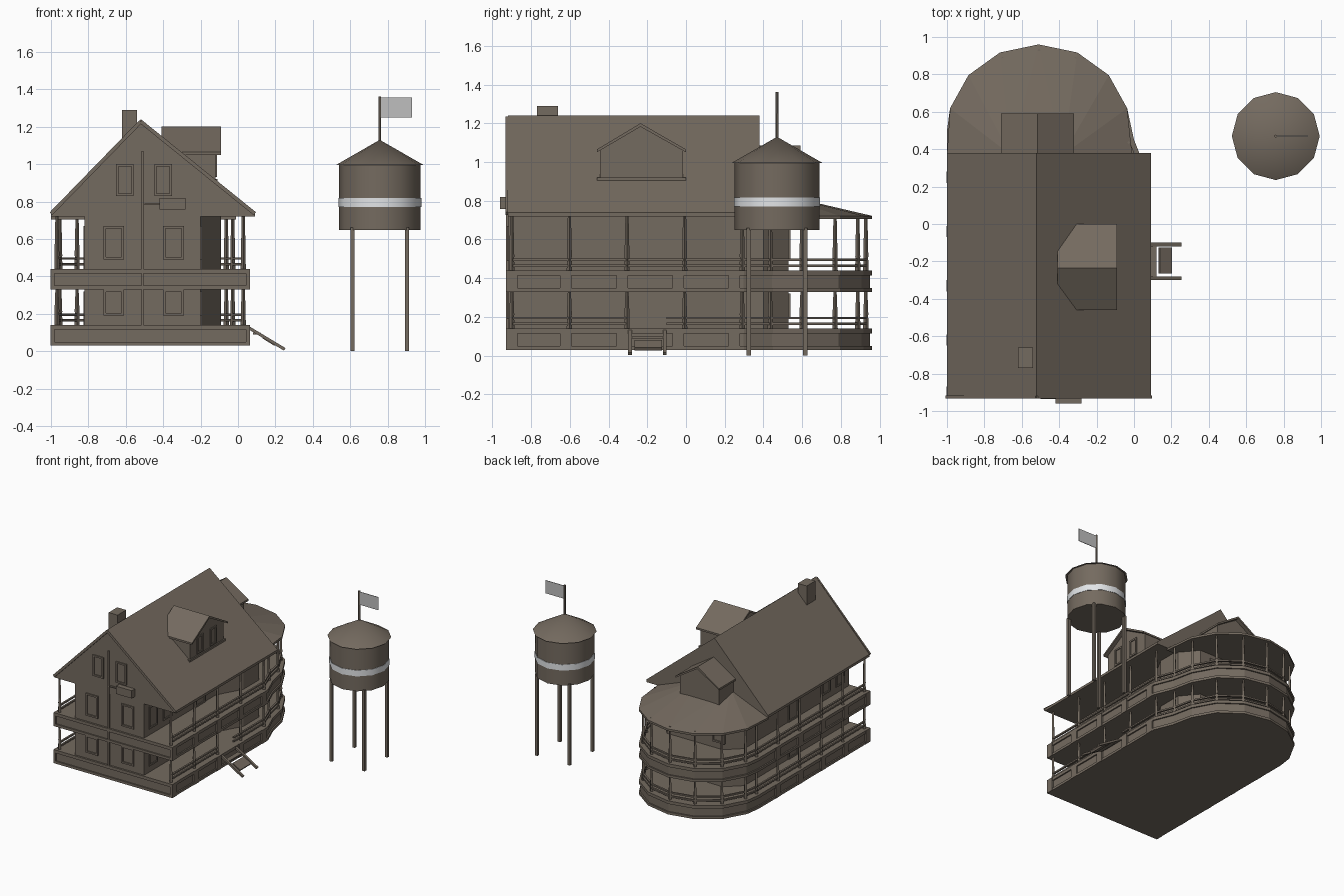
import bpy, bmesh, math
from mathutils import Vector

if "Cube" in bpy.data.objects:
    bpy.data.objects.remove(bpy.data.objects["Cube"])

def material(name, col):
    m = bpy.data.materials.new(name)
    m.diffuse_color = (*col, 1)
    m.use_nodes = True
    m.node_tree.nodes["Principled BSDF"].inputs["Base Color"].default_value = m.diffuse_color
    return m

BROWN = material("weathered brown", (0.175, 0.145, 0.115))
WHITE = material("white band", (0.80, 0.82, 0.84))
GREY = material("flag grey", (0.52, 0.52, 0.52))

def finish(name, bm, mat=BROWN):
    bmesh.ops.recalc_face_normals(bm, faces=bm.faces)
    me = bpy.data.meshes.new(name)
    bm.to_mesh(me)
    bm.free()
    me.materials.append(mat)
    ob = bpy.data.objects.new(name, me)
    bpy.context.collection.objects.link(ob)
    return ob

def prism(name, pts, axis, a, b, mat=BROWN):
    """Extrude a flat outline along an axis from a to b."""
    place = {'x': lambda p, t: (t, p[0], p[1]),
             'y': lambda p, t: (p[0], t, p[1]),
             'z': lambda p, t: (p[0], p[1], t)}[axis]
    bm = bmesh.new()
    lo = [bm.verts.new(place(p, a)) for p in pts]
    hi = [bm.verts.new(place(p, b)) for p in pts]
    bm.faces.new(lo)
    bm.faces.new(hi)
    for i in range(len(pts)):
        j = (i + 1) % len(pts)
        bm.faces.new((lo[i], lo[j], hi[j], hi[i]))
    return finish(name, bm, mat)

def box(name, x0, x1, y0, y1, z0, z1, mat=BROWN):
    return prism(name, [(x0, y0), (x1, y0), (x1, y1), (x0, y1)], 'z', z0, z1, mat)

def beam(name, p, q, w, h):
    """Rectangular bar between two points."""
    p, q = Vector(p), Vector(q)
    d = (q - p).normalized()
    side = d.cross(Vector((0, 0, 1))).normalized() * (w / 2)
    up = side.cross(d).normalized() * (h / 2)
    bm = bmesh.new()
    for e in (p, q):
        for s, t in ((1, 1), (1, -1), (-1, -1), (-1, 1)):
            bm.verts.new(e + side * s + up * t)
    bmesh.ops.convex_hull(bm, input=bm.verts)
    return finish(name, bm)

def lathe(name, x, y, r0, r1, z0, z1, mat=BROWN, n=12):
    bm = bmesh.new()
    bmesh.ops.create_cone(bm, cap_ends=True, segments=n, radius1=r0, radius2=r1, depth=z1 - z0)
    bmesh.ops.translate(bm, verts=bm.verts, vec=(x, y, (z0 + z1) / 2))
    bmesh.ops.remove_doubles(bm, verts=bm.verts, dist=0.0001)
    return finish(name, bm, mat)

# ---- deck outline: straight sides and a rounded back ----
ARC = [(-0.51 + 0.49 * math.cos(math.radians(a)), 0.5 + 0.46 * math.sin(math.radians(a)))
       for a in range(15, 166, 25)]
OUT = [(0.06, -0.93), (0.06, 0.3), (0.0, 0.45)] + ARC + [(-1.0, 0.5), (-1.0, -0.93)]

def inset(k):
    return [(-0.47 + (x + 0.47) * k, y * (1 - (1 - k) * 0.55)) for x, y in OUT]

def along(path, step):
    """Evenly spaced points on an open path."""
    out = []
    for (x0, y0), (x1, y1) in zip(path, path[1:]):
        n = max(1, round(math.hypot(x1 - x0, y1 - y0) / step))
        out += [(x0 + (x1 - x0) * i / n, y0 + (y1 - y0) * i / n) for i in range(n)]
    return out + [path[-1]]

# ---- decks, railings and porch posts on both levels ----
for lvl, z0, z1, ceil in (("lower", 0.03, 0.14, 0.335), ("upper", 0.33, 0.44, 0.73)):
    prism(lvl + "_deck_core", inset(0.98), 'z', z0 + 0.002, z1 - 0.002)
    prism(lvl + "_deck_top", OUT, 'z', z1 - 0.025, z1)
    prism(lvl + "_deck_base", OUT, 'z', z0, z0 + 0.02)
    for y in (-0.9, -0.62, -0.33, -0.04, 0.25):
        for x in (0.055, -0.99):
            box(lvl + "_fascia_block", x - 0.012, x + 0.008, y - 0.03, y + 0.03, z0, z1)
    path = inset(0.94)
    for (p, q) in zip(path, path[1:]):
        for dz in (0.025, 0.055):
            spans = [(p, q)]
            if lvl == "lower" and p[1] < -0.5 and p[0] > 0:   # gap for the steps
                spans = [(p, (p[0], -0.3)), ((p[0], -0.1), q)]
            for a, b in spans:
                beam(lvl + "_rail", (*a, z1 + dz), (*b, z1 + dz), 0.014, 0.012)
    for i, (x, y) in enumerate(along(path, 0.27)):
        lathe(lvl + "_post_base", x, y, 0.014, 0.012, z1, z1 + 0.07, n=4)
        lathe(lvl + "_post", x, y, 0.013, 0.008, z1 + 0.07, ceil, n=4)

# ---- house walls with an angled side bay ----
prism("house_walls", [(-0.82, -0.915), (-0.2, -0.915), (-0.2, 0.0), (-0.09, 0.2), (-0.09, 0.4),
                      (-0.2, 0.53), (-0.7, 0.53), (-0.82, 0.42)], 'z', 0.13, 0.74)

# ---- main gable roof ----
prism("main_roof", [(-1, 0.72), (-1, 0.74), (-0.52, 1.24), (0.09, 0.74), (0.09, 0.72)],
      'y', -0.92, 0.38)
for x, s in ((-1, 'left'), (0.09, 'right')):
    beam("gable_trim_" + s, (x, -0.925, 0.735), (-0.52, -0.925, 1.228), 0.014, 0.02)

# ---- rounded porch roof at the back ----
bm = bmesh.new()
for x, y in [(-0.01, 0.37)] + ARC + [(-1.0, 0.37)]:
    for z in (0.705, 0.722):
        bm.verts.new((x, y, z))
for x in (-0.66, -0.38):
    bm.verts.new((x, 0.37, 0.86))
bmesh.ops.convex_hull(bm, input=bm.verts)
finish("porch_roof", bm)

# ---- side dormer facing right ----
prism("side_dormer", [(-0.445, 0.8), (-0.015, 0.8), (-0.015, 1.06), (-0.235, 1.185), (-0.445, 1.06)],
      'x', -0.4, -0.12)
prism("side_dormer_roof", [(-0.46, 1.05), (-0.46, 1.065), (-0.235, 1.2), (0.0, 1.065), (0.0, 1.05),
                           (-0.235, 1.182)], 'x', -0.41, -0.09)
box("side_dormer_sill", -0.14, -0.11, -0.46, 0, 0.905, 0.92)
# ---- back dormer ----
prism("back_dormer", [(-0.69, 0.74), (-0.34, 0.74), (-0.34, 0.96), (-0.515, 1.065), (-0.69, 0.96)],
      'y', 0.34, 0.56)
prism("back_dormer_roof", [(-0.71, 0.945), (-0.71, 0.96), (-0.515, 1.085), (-0.32, 0.96),
                           (-0.32, 0.945), (-0.515, 1.068)], 'y', 0.34, 0.59)

# ---- window and door frames ----
def frame(name, axis, at, c, w, z0, z1):
    t, b = 0.007, 0.013
    a0, a1 = c - w / 2, c + w / 2
    for u0, u1, v0, v1 in ((a0, a0 + b, z0, z1), (a1 - b, a1, z0, z1),
                           (a0, a1, z0, z0 + b), (a0, a1, z1 - b, z1)):
        prism(name, [(u0, v0), (u1, v0), (u1, v1), (u0, v1)], axis, at - t, at + t)

for cx in (-0.665, -0.345):
    frame("front_window", 'y', -0.918, cx, 0.11, 0.49, 0.67)
    frame("front_window", 'y', -0.918, cx, 0.11, 0.19, 0.33)
    frame("back_window", 'y', 0.532, cx, 0.11, 0.49, 0.67)
    frame("back_window", 'y', 0.532, cx, 0.11, 0.19, 0.32)
for cx in (-0.605, -0.4):
    frame("gable_window", 'y', -0.922, cx, 0.095, 0.83, 1.0)
for cy in (-0.32, -0.15):
    frame("dormer_window", 'x', -0.12, cy, 0.08, 0.93, 1.07)
for x in (-0.2, -0.82):
    for cy in (-0.8, -0.62):
        frame("side_window", 'x', x, cy, 0.11, 0.49, 0.67)
        frame("side_window", 'x', x, cy, 0.11, 0.19, 0.32)
    frame("side_door", 'x', x, -0.2, 0.13, 0.44, 0.67)
    frame("side_door", 'x', x, -0.2, 0.13, 0.14, 0.32)

# ---- front details and chimney ----
box("front_strip", -0.516, -0.506, -0.93, -0.91, 0.14, 1.07)
box("front_box", -0.42, -0.28, -0.96, -0.915, 0.757, 0.82)
box("front_bracket", -0.5, -0.42, -0.935, -0.915, 0.782, 0.79)
box("chimney", -0.62, -0.54, -0.77, -0.66, 1.05, 1.29)

# ---- steps on the right side ----
for y in (-0.29, -0.11):
    beam("step_stringer", (0.05, y, 0.13), (0.25, y, 0.01), 0.02, 0.016)
beam("step_tread", (0.135, -0.195, 0.075), (0.2, -0.195, 0.035), 0.14, 0.016)
box("step_tread_upper", 0.08, 0.12, -0.28, -0.12, 0.09, 0.1)

# ---- water tower ----
TX, TY = 0.758, 0.47
for sx in (-1, 1):
    for sy in (-1, 1):
        x, y = TX + sx * 0.146, TY + sy * 0.146
        box("tower_leg", x - 0.011, x + 0.011, y - 0.011, y + 0.011, 0, 0.66)
tank = lathe("tower_tank", TX, TY, 0.219, 0.219, 0.648, 1.0)
band = lathe("tower_band", TX, TY, 0.222, 0.222, 0.77, 0.818, WHITE)
cone = lathe("tower_roof", TX, TY, 0.235, 0.0, 0.995, 1.13)
lathe("flag_pole", TX, TY, 0.008, 0.008, 1.1, 1.362, n=6)
box("flag", TX, 0.93, TY - 0.002, TY + 0.002, 1.25, 1.355, GREY)

# smooth shading on the round tower parts
for ob in (tank, band, cone):
    bpy.ops.object.select_all(action='DESELECT')
    ob.select_set(True)
    bpy.context.view_layer.objects.active = ob
    bpy.ops.object.shade_smooth_by_angle(angle=math.radians(35))
